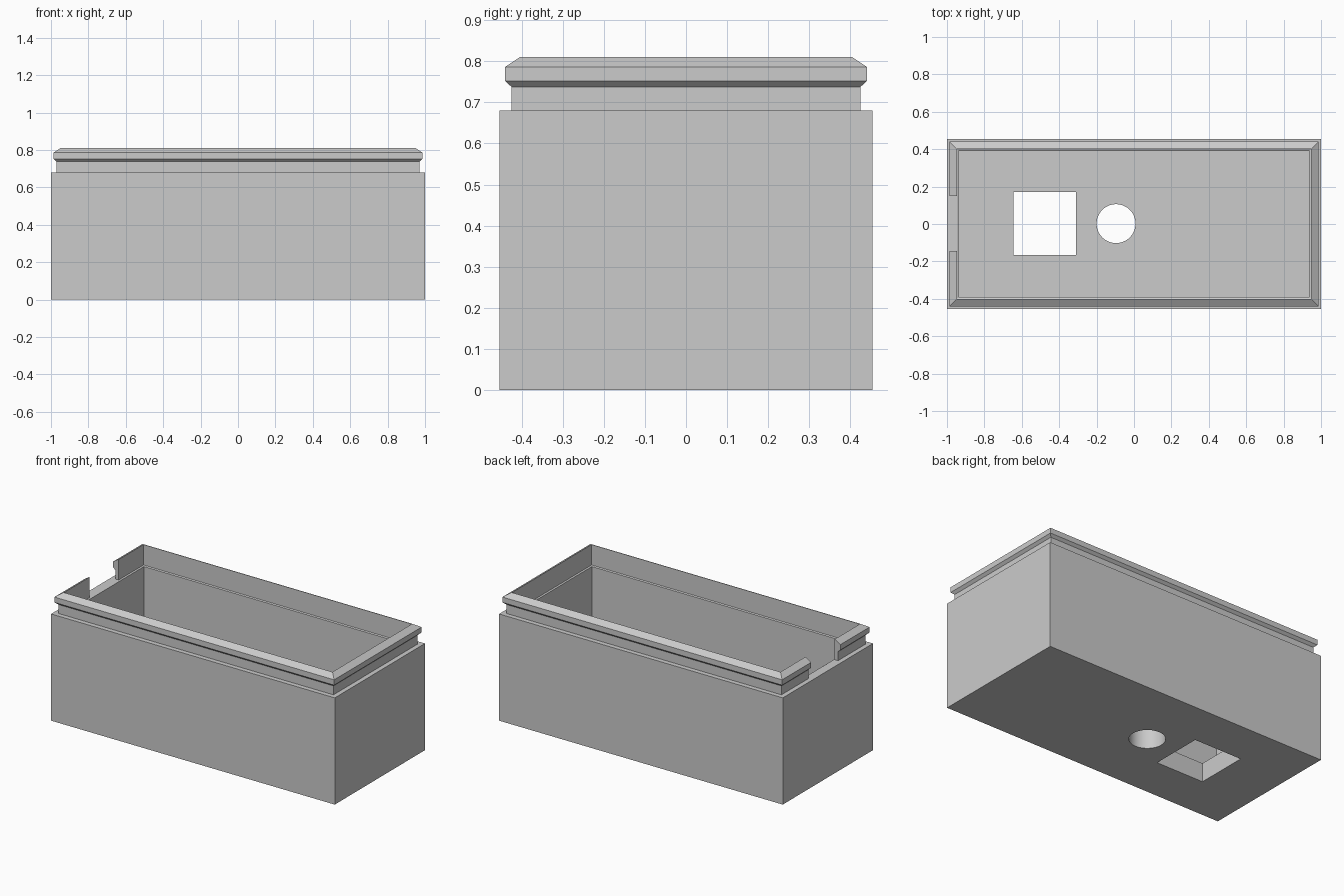
import bpy
import bmesh

cube = bpy.data.objects.get("Cube")
if cube:
    bpy.data.objects.remove(cube, do_unlink=True)

HALF_X, HALF_Y = 1.0, 0.454
FLOOR, RIM = 0.12, 0.68

grey = bpy.data.materials.new("plain grey")
grey.use_nodes = True
colour = (0.6, 0.6, 0.6, 1)
grey.diffuse_color = colour
grey.node_tree.nodes["Principled BSDF"].inputs["Base Color"].default_value = colour

# Wall section as (inset from outer face, height), outside bottom to inside floor
section = [
    (0, 0), (0, RIM),                       # outer wall and shoulder
    (0.03, RIM), (0.03, 0.737),             # neck
    (0.014, 0.752), (0.014, 0.786),         # snap bead
    (0.05, 0.81), (0.054, 0.81),            # chamfered top
    (0.054, RIM), (0.063, RIM - 0.004),     # inner ledge
    (0.063, FLOOR),
]

# Open box, made by sweeping the section round the rectangle
bm = bmesh.new()
rings = []
for inset, z in section:
    x, y = HALF_X - inset, HALF_Y - inset
    rings.append([bm.verts.new((sx * x, sy * y, z))
                  for sx, sy in ((-1, -1), (1, -1), (1, 1), (-1, 1))])
for low, high in zip(rings, rings[1:]):
    for i in range(4):
        j = (i + 1) % 4
        bm.faces.new((low[i], low[j], high[j], high[i]))
bm.faces.new(rings[0][::-1])
bm.faces.new(rings[-1])
bmesh.ops.recalc_face_normals(bm, faces=bm.faces)
mesh = bpy.data.meshes.new("enclosure_box")
bm.to_mesh(mesh)
bm.free()
mesh.materials.append(grey)
box = bpy.data.objects.new("enclosure_box", mesh)
bpy.context.collection.objects.link(box)


def block(name, low, high):
    """Box-shaped cutter between two corners."""
    centre = [(a + b) / 2 for a, b in zip(low, high)]
    bpy.ops.mesh.primitive_cube_add(size=1, location=centre)
    ob = bpy.context.object
    ob.name = name
    ob.scale = [b - a for a, b in zip(low, high)]
    return ob


# Cutters: lip notch, square floor opening, round floor opening
cutters = [
    block("lip_notch", (-1.1, -0.145, RIM), (-0.85, 0.15, 1)),
    block("square_opening", (-0.645, -0.166, -0.1), (-0.31, 0.17, 0.3)),
]
bpy.ops.mesh.primitive_cylinder_add(vertices=64, radius=0.104, depth=0.4,
                                    location=(-0.096, 0.002, 0.1))
bpy.context.object.name = "round_opening"
cutters.append(bpy.context.object)

bpy.context.view_layer.update()
bpy.ops.object.select_all(action="DESELECT")
box.select_set(True)
bpy.context.view_layer.objects.active = box
for cutter in cutters:
    cutter.hide_render = True
    cutter.data.materials.append(grey)
    cut = box.modifiers.new(cutter.name, "BOOLEAN")
    cut.operation = "DIFFERENCE"
    cut.solver = "EXACT"
    cut.object = cutter
    bpy.ops.object.modifier_apply(modifier=cut.name)
for cutter in cutters:
    bpy.data.objects.remove(cutter, do_unlink=True)

# Smooth bore of the round opening, crisp edges elsewhere
bpy.ops.object.shade_smooth_by_angle(angle=0.3)
